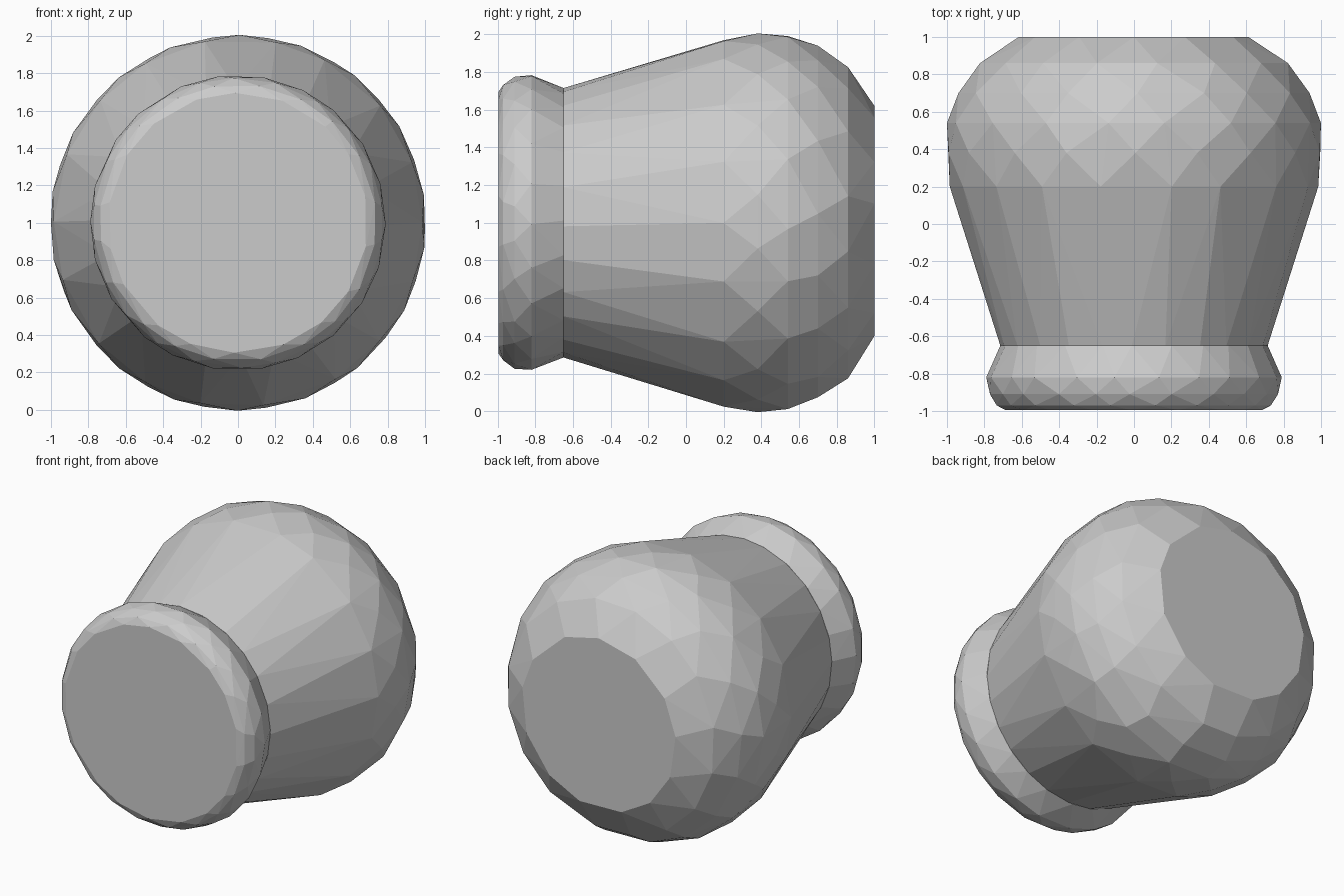
import bpy, bmesh, math, random

if "Cube" in bpy.data.objects:
    bpy.data.objects.remove(bpy.data.objects["Cube"])

random.seed(4)


def faceted_hull(name, rings):
    """Closed convex shell around staggered rings (y, radius, sides, turn) on the y axis."""
    bm = bmesh.new()
    for y, r, n, turn in rings:
        for i in range(n):
            jitter = random.uniform(-0.12, 0.12)
            a = 2 * math.pi * (i + turn + jitter) / n
            bm.verts.new((r * math.sin(a), y, 1 + r * math.cos(a)))
    res = bmesh.ops.convex_hull(bm, input=bm.verts[:])
    loose = [v for v in bm.verts if not v.link_faces]
    bmesh.ops.delete(bm, geom=loose, context='VERTS')
    # merge flat caps into single polygons
    bmesh.ops.dissolve_limit(bm, angle_limit=math.radians(1), verts=bm.verts[:], edges=bm.edges[:])
    bmesh.ops.recalc_face_normals(bm, faces=bm.faces[:])
    mesh = bpy.data.meshes.new(name)
    bm.to_mesh(mesh)
    bm.free()
    obj = bpy.data.objects.new(name, mesh)
    bpy.context.collection.objects.link(obj)
    return obj


# rounded pot body, flat at the back
faceted_hull("pot_body", [
    (-0.65, 0.715, 24, 0.0),
    (0.20, 0.985, 18, 0.5),
    (0.38, 1.005, 18, 0.0),
    (0.54, 1.0, 18, 0.5),
    (0.70, 0.94, 17, 0.0),
    (0.86, 0.835, 16, 0.5),
    (1.00, 0.62, 13, 0.0),
])

# bulging rim with a flat front
faceted_hull("pot_rim", [
    (-0.65, 0.715, 24, 0.0),
    (-0.82, 0.79, 22, 0.5),
    (-0.91, 0.775, 22, 0.0),
    (-0.97, 0.74, 20, 0.5),
    (-0.995, 0.695, 18, 0.0),
])
